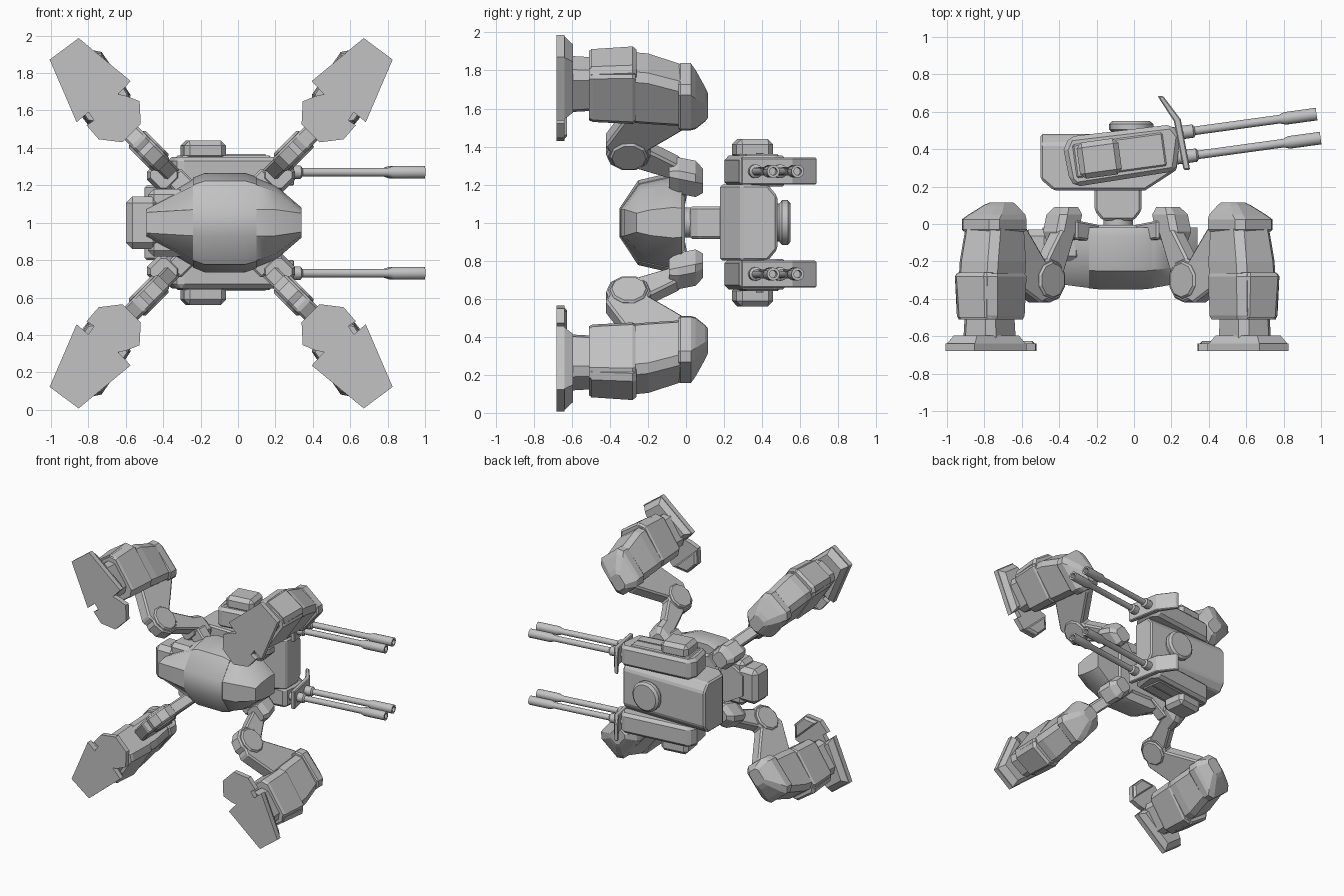
import bpy, bmesh, math
from mathutils import Vector

cube = bpy.data.objects.get("Cube")
if cube:
    bpy.data.objects.remove(cube, do_unlink=True)

metal = bpy.data.materials.new("plain_grey_metal")
metal.use_nodes = True
GREY = (0.54, 0.54, 0.54, 1)
metal.diffuse_color = GREY
metal.node_tree.nodes["Principled BSDF"].inputs["Base Color"].default_value = GREY

BODY = (0, 0, 1)
LEGS = (-0.09, 0, 0.997)


def finish(name, bm, origin=BODY, mirror="", bevel=0.0, smooth=False):
    """Turn a bmesh into an object, bevelled and mirrored about its origin."""
    bmesh.ops.recalc_face_normals(bm, faces=bm.faces)
    mesh = bpy.data.meshes.new(name)
    bm.to_mesh(mesh)
    bm.free()
    mesh.materials.append(metal)
    ob = bpy.data.objects.new(name, mesh)
    bpy.context.collection.objects.link(ob)
    ob.location = origin
    if bevel:
        mod = ob.modifiers.new("bevel", "BEVEL")
        mod.width = bevel
        mod.segments = 1
        mod.angle_limit = math.radians(35)
    if mirror:
        mod = ob.modifiers.new("mirror", "MIRROR")
        mod.use_axis = ("x" in mirror, "y" in mirror, "z" in mirror)
        mod.use_mirror_merge = False
    if smooth:
        bpy.ops.object.select_all(action="DESELECT")
        bpy.context.view_layer.objects.active = ob
        ob.select_set(True)
        bpy.ops.object.shade_smooth_by_angle(angle=math.radians(35))


def loft(name, rings, **kw):
    """Skin a stack of rings with equal point counts and cap both ends."""
    bm = bmesh.new()
    rows = [[bm.verts.new(p) for p in ring] for ring in rings]
    n = len(rows[0])
    for a, b in zip(rows, rows[1:]):
        for i in range(n):
            j = (i + 1) % n
            bm.faces.new((a[i], a[j], b[j], b[i]))
    bm.faces.new(rows[0])
    bm.faces.new(rows[-1])
    finish(name, bm, **kw)


def hull(name, points, **kw):
    bm = bmesh.new()
    for p in points:
        bm.verts.new(p)
    bmesh.ops.convex_hull(bm, input=bm.verts)
    bmesh.ops.dissolve_limit(bm, angle_limit=0.02, verts=bm.verts, edges=bm.edges)
    finish(name, bm, **kw)


def slab(name, outline, z0, z1, **kw):
    """Outline in x and y, extruded along z."""
    loft(name, [[(x, y, z) for x, y in outline] for z in (z0, z1)], **kw)


def block(name, x, y, z, **kw):
    slab(name, [(x[0], y[0]), (x[1], y[0]), (x[1], y[1]), (x[0], y[1])], *z, **kw)


def lathe(name, start, axis, profile, sides=16, **kw):
    """Turn (distance, radius) pairs about an axis."""
    axis = Vector(axis).normalized()
    u = axis.orthogonal().normalized()
    v = axis.cross(u)
    angles = [math.tau * (i + 0.5) / sides for i in range(sides)]
    rings = [[Vector(start) + axis * d + (u * math.cos(a) + v * math.sin(a)) * r
              for a in angles] for d, r in profile]
    loft(name, rings, **kw)


# Hull: eight-sided sections along x (position, half width, bottom, bottom half width)
def hull_ring(x, w, low, flat):
    half = [(-0.02, w * 0.95), (-0.07, w), (low * 0.72, w * 0.84), (low, flat)]
    return [(x, y, z) for y, z in half] + [(x, y, -z) for y, z in reversed(half)]


loft("lower_hull", [hull_ring(*s) for s in (
    (-0.49, 0.085, -0.31, 0.055), (-0.24, 0.235, -0.342, 0.07), (0.1, 0.24, -0.342, 0.07),
    (0.2, 0.2, -0.325, 0.07), (0.34, 0.08, -0.26, 0.05))], smooth=True)
loft("hull_collar", [hull_ring(*s) for s in (
    (-0.24, 0.24, -0.344, 0.07), (-0.18, 0.265, -0.35, 0.075),
    (0.04, 0.265, -0.35, 0.075), (0.1, 0.245, -0.344, 0.07))], smooth=True)
block("hull_deck", (-0.3, 0.14), (-0.06, -0.005), (-0.18, 0.18), bevel=0.015)
block("rear_pack", (-0.6, -0.42), (-0.22, -0.03), (-0.14, 0.14), bevel=0.035)
block("rear_pack_mount", (-0.48, -0.28), (-0.2, -0.04), (-0.18, 0.18), bevel=0.03)

# Neck
slab("neck", [(-0.21, 0.2), (-0.21, 0.07), (-0.17, 0.02), (0.0, 0.02),
              (0.04, 0.07), (0.04, 0.2)], -0.085, 0.085, bevel=0.012)
lathe("neck_ring", (-0.085, -0.02, 0), (0, 1, 0), [(0, 0.08), (0.05, 0.08)], smooth=True)

# Turret
core = [(-0.5, 0.24), (-0.43, 0.18), (0.06, 0.18), (0.23, 0.29)]
hull("turret", [(x, y, s * z) for s in (-1, 1) for pts, z in (
    (core + [(-0.5, 0.43), (0.23, 0.43)], 0.2),
    ([(-0.5, 0.48), (0.23, 0.48)], 0.14)) for x, y in pts], bevel=0.012)
lathe("turret_hatch", (-0.015, 0.47, 0), (0, 1, 0),
      [(0, 0.1), (0.02, 0.1), (0.035, 0.118), (0.065, 0.118), (0.08, 0.1)], 20, smooth=True)

# Gun pods, tilted upward and mirrored to both sides of the turret
TILT = math.radians(7.8)
ALONG = Vector((math.cos(TILT), math.sin(TILT), 0))
UP = Vector((-math.sin(TILT), math.cos(TILT), 0))
POD = Vector((-0.06, 0.37, 0))


def tilted(points):
    return [tuple((POD + ALONG * a + UP * b).xy) for a, b in points]


def rect(a0, a1, b0, b1):
    return tilted([(a0, b0), (a1, b0), (a1, b1), (a0, b1)])


slab("gun_pod", tilted([(-0.31, 0.07), (-0.3, -0.1), (-0.27, -0.135), (0.27, -0.125),
                        (0.32, 0.06), (0.28, 0.125), (-0.27, 0.135)]),
     0.19, 0.352, mirror="z", bevel=0.038)
slab("pod_pack", rect(-0.24, -0.015, -0.1, 0.095), 0.33, 0.44, mirror="z", bevel=0.028)
slab("pod_cover", rect(-0.26, 0.225, -0.09, 0.09), 0.34, 0.36, mirror="z", bevel=0.008)
slab("pod_cover_rib", rect(0.0, 0.21, 0.0, 0.008), 0.35, 0.366, mirror="z")
slab("gun_shield", [(0.125, 0.685), (0.155, 0.685), (0.25, 0.56), (0.3, 0.29),
                    (0.265, 0.29), (0.213, 0.55)], 0.2, 0.342, mirror="z", bevel=0.006)
for label, side, reach in (("upper", 0.075, 1.056), ("lower", -0.055, 1.06)):
    start = POD + ALONG * 0.25 + UP * side + Vector((0, 0, 0.27))
    end = reach - 0.25
    lathe(label + "_gun_barrel", start, ALONG,
          [(0, 0.036), (0.14, 0.036), (0.15, 0.023), (end - 0.2, 0.023),
           (end - 0.17, 0.034), (end, 0.034), (end, 0.02), (end - 0.05, 0.02)],
          14, mirror="z", smooth=True)

# Legs: one is built on the diagonal and mirrored to four
def leg_point(r, t, y, angle=45):
    c, s = math.cos(math.radians(angle)), math.sin(math.radians(angle))
    return Vector((r * c - t * s, y, r * s + t * c))


def leg_ring(angle, y, centre, shift, hr, ht, cut=0.04):
    pts = [(hr, ht - cut), (hr - cut, ht), (cut - hr, ht), (-hr, ht - cut),
           (-hr, cut - ht), (cut - hr, -ht), (hr - cut, -ht), (hr, cut - ht)]
    return [leg_point(centre, shift, y) + leg_point(r, t, 0, angle) for r, t in pts]


def leg_plate(name, points, half, **kw):
    loft(name, [[leg_point(r, t, y) for r, y in points] for t in (-half, half)],
         origin=LEGS, mirror="xz", **kw)


def leg_stack(name, angle, *rings):
    loft(name, [leg_ring(angle, *r) for r in rings], origin=LEGS, mirror="xz")


leg_plate("hip_stub", [(0.15, -0.1), (0.36, -0.08), (0.36, 0.02), (0.15, -0.01)], 0.055, bevel=0.01)
leg_stack("hip_joint", 45, (-0.09, 0.4, -0.035, 0.06, 0.06, 0.02), (-0.04, 0.39, -0.035, 0.085, 0.08, 0.03),
          (0.05, 0.365, -0.035, 0.085, 0.08, 0.03), (0.09, 0.35, -0.035, 0.055, 0.055, 0.02))
leg_plate("hip_arm", [(0.34, -0.02), (0.46, -0.03), (0.6, -0.23), (0.53, -0.33), (0.44, -0.26)],
          0.045, bevel=0.012)
for name, radius, half in (("thigh_joint", 0.12, 0.05), ("thigh_joint_cap", 0.1, 0.064)):
    lathe(name, leg_point(0.548, -half, -0.3), leg_point(0, 1, 0),
          [(0, radius * 0.9), (0.012, radius), (2 * half - 0.012, radius), (2 * half, radius * 0.9)],
          10, origin=LEGS, mirror="xz")
leg_plate("thigh", [(0.48, -0.37), (0.62, -0.425), (0.87, -0.29), (0.87, 0.03), (0.77, 0.03),
                    (0.67, -0.09), (0.58, -0.2)], 0.05, bevel=0.012)
leg_stack("knee_cap", 51, (-0.04, 0.935, 0.005, 0.148, 0.122), (-0.03, 0.935, 0.005, 0.155, 0.129),
          (0.025, 0.935, 0.005, 0.155, 0.129), (0.05, 0.915, 0.005, 0.14, 0.115),
          (0.1, 0.885, 0, 0.085, 0.07, 0.03), (0.115, 0.875, 0, 0.06, 0.05, 0.02))
leg_stack("upper_shin", 54, (-0.3, 0.98, 0.032, 0.166, 0.127),
          (-0.2, 0.97, 0.03, 0.166, 0.127), (0, 0.935, 0.01, 0.142, 0.116))
leg_stack("shin_armour", 56, (-0.51, 0.99, 0.034, 0.163, 0.124), (-0.49, 0.99, 0.034, 0.17, 0.131),
          (-0.28, 0.99, 0.034, 0.178, 0.138), (-0.265, 0.99, 0.034, 0.17, 0.131))
leg_stack("shin_guard", 56, (-0.5, 1.095, 0.052, 0.07, 0.112, 0.03), (-0.28, 1.105, 0.052, 0.075, 0.118, 0.03),
          (-0.26, 1.1, 0.052, 0.065, 0.108, 0.03))
leg_stack("ankle", 56, (-0.62, 1.0, 0.035, 0.135, 0.105), (-0.5, 1.0, 0.035, 0.13, 0.1))

# Foot: notched sole with a raised heel block and a small toe block
heel = [(0.762, 0.99), (0.917, 0.875), (0.773, 0.54), (0.71, 0.594), (0.53, 0.71), (0.484, 0.76)]
toe = [(0.655, 0.449), (0.527, 0.433), (0.43, 0.53), (0.436, 0.652)]
sole = heel[:4] + [(0.68, 0.55), (0.72, 0.524)] + toe + [(0.505, 0.68), (0.55, 0.69)] + heel[4:]


def foot_ring(points, y, scale=1.0):
    cx = sum(p[0] for p in points) / len(points)
    cz = sum(p[1] for p in points) / len(points)
    return [(cx + (x - cx) * scale, y, cz + (z - cz) * scale) for x, z in points]


loft("foot_sole", [foot_ring(sole, -0.68), foot_ring(sole, -0.64)], origin=LEGS, mirror="xz")
loft("heel_block", [foot_ring(heel, -0.645, 0.99), foot_ring(heel, -0.595, 0.8)],
     origin=LEGS, mirror="xz")
loft("toe_block", [foot_ring(toe, -0.645, 0.95), foot_ring(toe, -0.625, 0.7)],
     origin=LEGS, mirror="xz")
